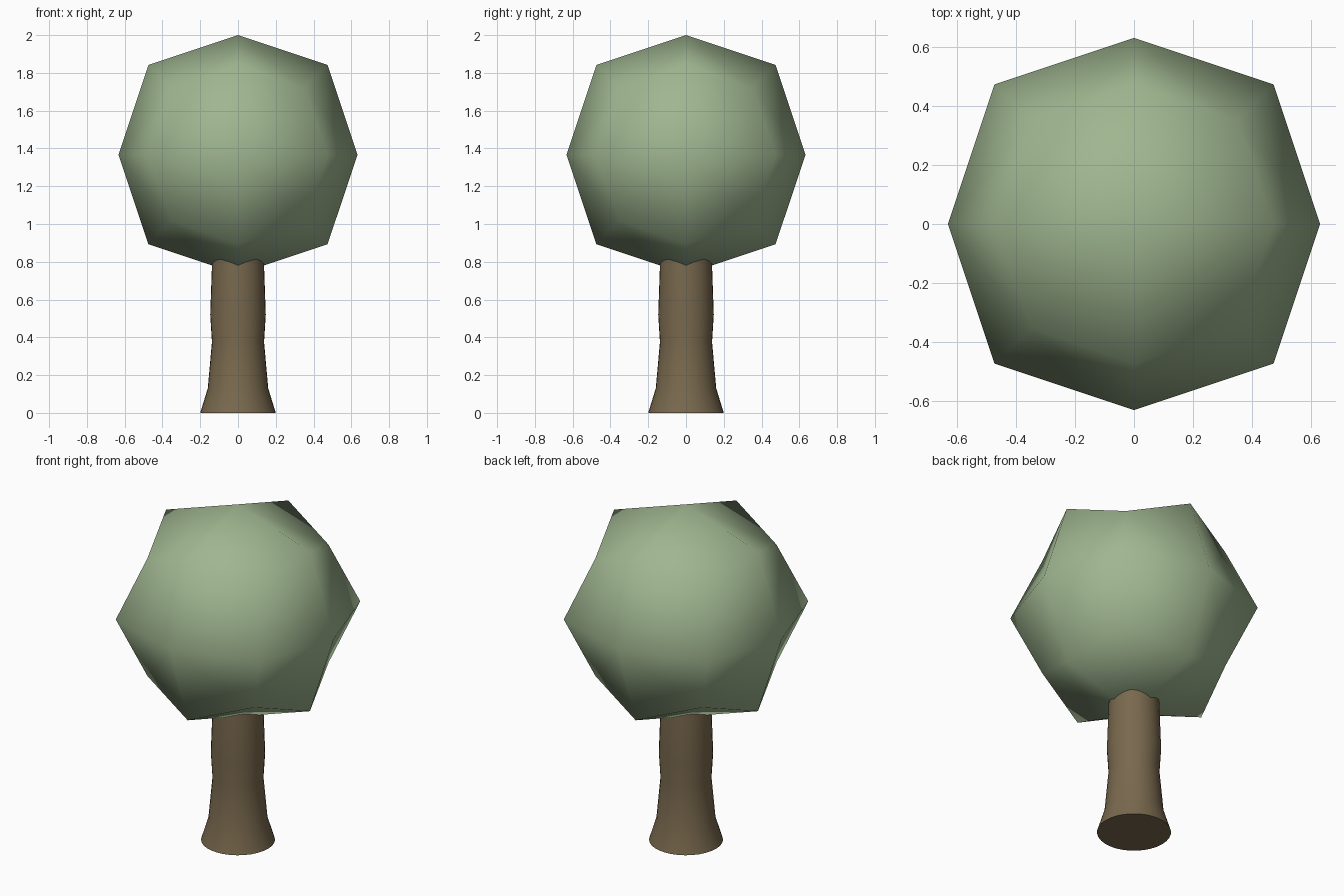
import bpy, bmesh, math

if "Cube" in bpy.data.objects:
    bpy.data.objects.remove(bpy.data.objects["Cube"])


def material(name, rgb):
    m = bpy.data.materials.new(name)
    m.diffuse_color = (*rgb, 1)
    m.use_nodes = True
    m.node_tree.nodes["Principled BSDF"].inputs["Base Color"].default_value = m.diffuse_color
    return m


def lathe(name, profile, sides):
    """Closed solid of revolution from (radius, height) points."""
    bm = bmesh.new()
    rings = [[bm.verts.new((r * math.cos(2 * math.pi * i / sides),
                            r * math.sin(2 * math.pi * i / sides), z))
              for i in range(sides)] for r, z in profile]
    for a, b in zip(rings, rings[1:]):
        for i in range(sides):
            j = (i + 1) % sides
            bm.faces.new((a[i], a[j], b[j], b[i]))
    bm.faces.new(rings[0][::-1])
    bm.faces.new(rings[-1])
    mesh = bpy.data.meshes.new(name)
    bm.to_mesh(mesh)
    bm.free()
    obj = bpy.data.objects.new(name, mesh)
    bpy.context.collection.objects.link(obj)
    return obj


# Trunk: flared foot, slight waist, top buried in the crown
trunk = lathe("trunk", [(0.20, 0), (0.16, 0.13), (0.138, 0.375),
                        (0.147, 0.52), (0.138, 0.78), (0.135, 0.86)], 32)
trunk.data.materials.append(material("bark", (0.19, 0.14, 0.075)))
bpy.context.view_layer.objects.active = trunk
trunk.select_set(True)
bpy.ops.object.shade_smooth_by_angle(angle=math.radians(40))
trunk.select_set(False)

# Crown: cube rounded by one subdivision step
R = 0.6325
bpy.ops.mesh.primitive_cube_add(size=2 * R, location=(0, 0, 2 - R))
crown = bpy.context.object
crown.name = "crown"
bpy.ops.object.shade_smooth()
sub = crown.modifiers.new("round", 'SUBSURF')
sub.levels = sub.render_levels = 1
sub.use_limit_surface = False
tri = crown.modifiers.new("split", 'TRIANGULATE')
tri.quad_method = 'SHORTEST_DIAGONAL'
crown.data.materials.append(material("leaves", (0.35, 0.47, 0.28)))
